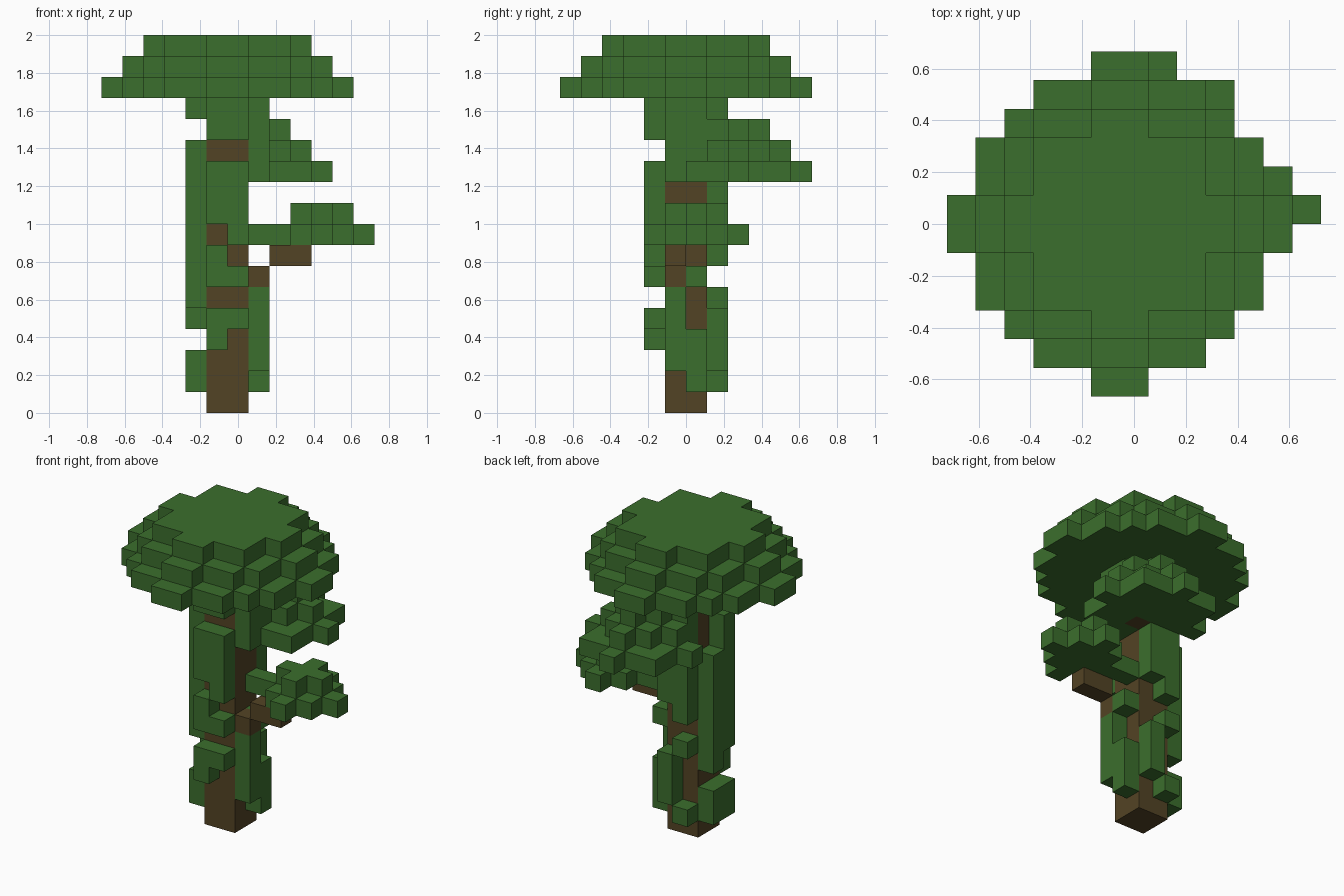
import bpy
import bmesh
import math
from mathutils import Vector

UNIT = 2 / 18                      # edge of one block
ORIGIN = Vector((-6.5, -6, 0))     # grid corner, in blocks

cube = bpy.data.objects.get("Cube")
if cube:
    bpy.data.objects.remove(cube, do_unlink=True)


def material(name, rgb):
    mat = bpy.data.materials.new(name)
    mat.use_nodes = True
    colour = (*rgb, 1)
    mat.diffuse_color = colour
    node = mat.node_tree.nodes["Principled BSDF"]
    node.inputs["Base Color"].default_value = colour
    node.inputs["Roughness"].default_value = 0.9
    return mat


leaf_green = material("leaf green", (0.044, 0.156, 0.026))
bark_brown = material("bark brown", (0.086, 0.057, 0.018))


def box(xs, ys, zs):
    """Blocks in the inclusive index ranges."""
    return {(x, y, z) for x in range(xs[0], xs[1] + 1)
            for y in range(ys[0], ys[1] + 1)
            for z in range(zs[0], zs[1] + 1)}


def disc(cx, cy, z, radius):
    """Blocks whose centres lie within a radius of a point."""
    return {(x, y, z) for x in range(13) for y in range(12)
            if math.hypot(x - cx, y - cy) <= radius + 0.01}


def build(name, cells, mat):
    """Outer skin of a set of blocks, with flat areas merged."""
    bm = bmesh.new()
    for cell in cells:
        centre = Vector(cell) + Vector((0.5, 0.5, 0.5))
        for axis in range(3):
            for sign in (-1, 1):
                step = [0, 0, 0]
                step[axis] = sign
                if tuple(a + b for a, b in zip(cell, step)) in cells:
                    continue
                normal = Vector(step)
                u = Vector((0, 0, 0))
                u[(axis + 1) % 3] = 0.5
                v = normal.cross(u)
                mid = centre + normal / 2
                corners = (mid - u - v, mid + u - v, mid + u + v, mid - u + v)
                bm.faces.new([bm.verts.new((p + ORIGIN) * UNIT) for p in corners])
    bmesh.ops.remove_doubles(bm, verts=bm.verts, dist=UNIT / 100)
    bmesh.ops.dissolve_limit(bm, angle_limit=0.02, verts=bm.verts, edges=bm.edges)
    mesh = bpy.data.meshes.new(name)
    bm.to_mesh(mesh)
    bm.free()
    mesh.materials.append(mat)
    obj = bpy.data.objects.new(name, mesh)
    bpy.context.collection.objects.link(obj)
    return obj


# Bark
trunk = box((5, 6), (5, 6), (0, 14))
lower_branch = box((7, 7), (5, 5), (6, 6)) | box((8, 9), (5, 5), (7, 7))
upper_branch = box((7, 7), (7, 7), (11, 11))
bark = trunk | lower_branch | upper_branch
build("trunk", trunk, bark_brown)
build("lower_branch", lower_branch, bark_brown)
build("upper_branch", upper_branch, bark_brown)

# Stepped leaf domes
crown = set().union(*(disc(5.5, 5.5, 15 + n, 5.6 - n) for n in range(3)))
upper_bough = set().union(*(disc(7, 8, 11 + n, 3 - n) for n in range(3)))
lower_bough = disc(10, 6, 8, 2) | disc(10, 6, 9, 1)
build("crown", crown, leaf_green)
build("upper_bough", upper_bough - bark, leaf_green)
build("lower_bough", lower_bough - bark, leaf_green)

# Leafy strips on each side of the trunk: column -> height runs
front = {5: [(3, 4), (6, 7), (9, 11), (13, 14)],
         6: [(4, 4), (6, 6), (8, 11), (13, 14)]}
back = {5: [(1, 1), (5, 5), (7, 14)],
        6: [(2, 4), (8, 14)]}
left = {5: [(2, 5), (12, 14)],
        6: [(1, 3), (6, 6), (8, 8), (11, 14)]}
right = {5: [(1, 2), (5, 12), (14, 14)],
         6: [(1, 2), (4, 10), (14, 14)]}

for side, table, fixed, along_x in (("front", front, 4, True), ("back", back, 7, True),
                                    ("left", left, 7, False), ("right", right, 4, False)):
    cells = set()
    for column, runs in table.items():
        for run in runs:
            a, b = (column, column), (fixed, fixed)
            cells |= box(a, b, run) if along_x else box(b, a, run)
    build(side + "_ivy", cells - bark - upper_bough - lower_bough, leaf_green)
